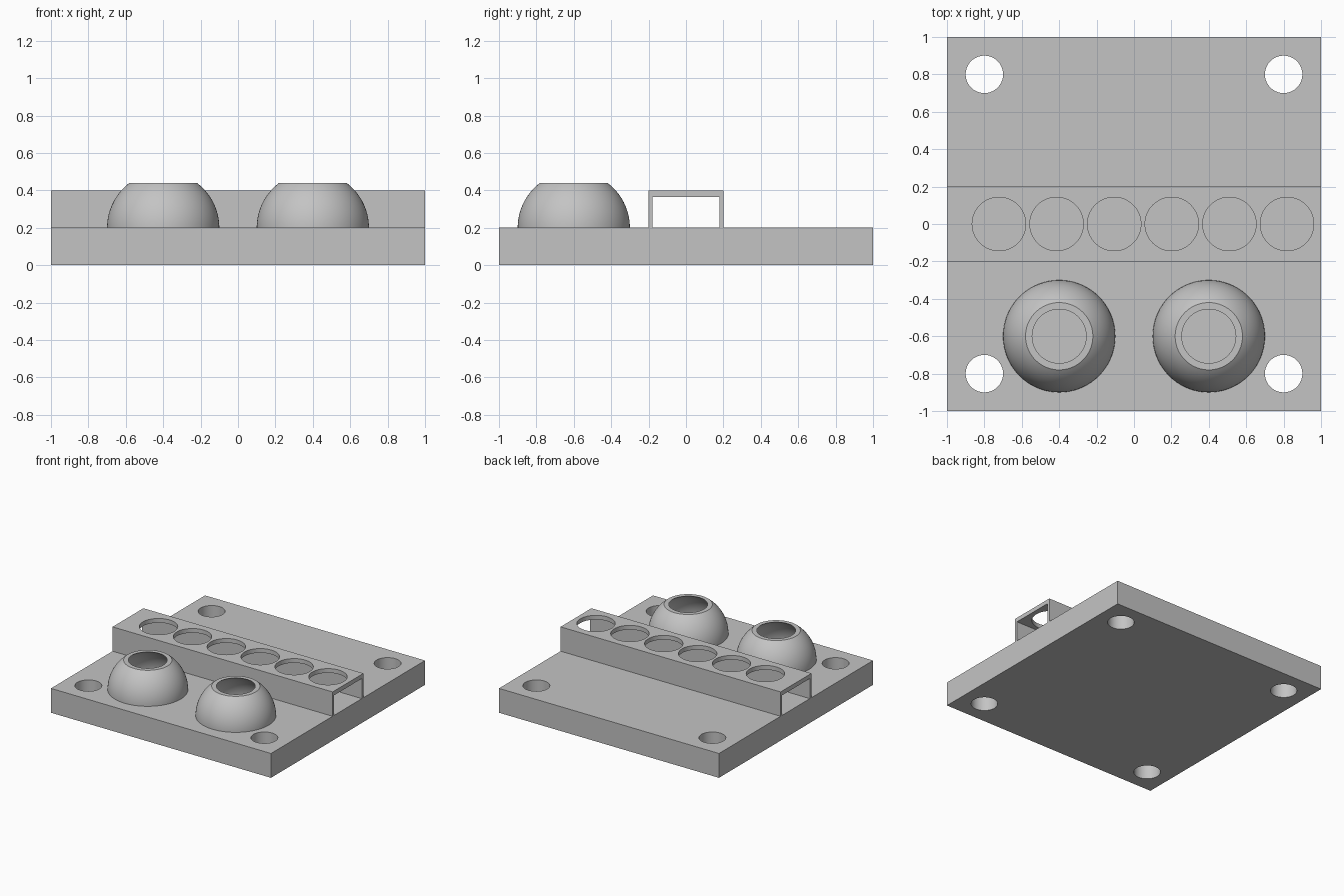
import bpy, bmesh
from math import asin, cos, sin, pi, radians

cube = bpy.data.objects.get("Cube")
if cube:
    bpy.data.objects.remove(cube, do_unlink=True)

grey = bpy.data.materials.new("plain grey")
grey.use_nodes = True
colour = (0.55, 0.55, 0.55, 1)
grey.diffuse_color = colour
grey.node_tree.nodes["Principled BSDF"].inputs["Base Color"].default_value = colour


def finish(name, bm):
    bmesh.ops.recalc_face_normals(bm, faces=bm.faces)
    mesh = bpy.data.meshes.new(name)
    bm.to_mesh(mesh)
    bm.free()
    mesh.materials.append(grey)
    obj = bpy.data.objects.new(name, mesh)
    bpy.context.collection.objects.link(obj)
    return obj


def select_only(obj):
    bpy.ops.object.select_all(action="DESELECT")
    obj.select_set(True)
    bpy.context.view_layer.objects.active = obj


def smooth(obj):
    select_only(obj)
    bpy.ops.object.shade_smooth_by_angle(angle=radians(30))


def extrude_along_x(name, profile, half):
    bm = bmesh.new()
    face = bm.faces.new([bm.verts.new((-half, y, z)) for y, z in profile])
    moved = bmesh.ops.extrude_face_region(bm, geom=[face], use_keep_orig=True)
    verts = [v for v in moved["geom"] if isinstance(v, bmesh.types.BMVert)]
    bmesh.ops.translate(bm, verts=verts, vec=(2 * half, 0, 0))
    return finish(name, bm)


def drill(obj, centres, radius, z):
    """Cut round vertical holes, then discard the cutter."""
    bm = bmesh.new()
    for x, y in centres:
        new = bmesh.ops.create_cone(bm, cap_ends=True, segments=64,
                                    radius1=radius, radius2=radius, depth=0.3)
        bmesh.ops.translate(bm, verts=new["verts"], vec=(x, y, z))
    cutter = finish("hole_cutter", bm)
    cutter.hide_render = True
    mod = obj.modifiers.new("holes", "BOOLEAN")
    mod.operation = "DIFFERENCE"
    mod.solver = "EXACT"
    mod.object = cutter
    select_only(obj)
    bpy.ops.object.modifier_apply(modifier=mod.name)
    bpy.data.objects.remove(cutter, do_unlink=True)
    smooth(obj)


def dome(name, x, y, base=0.2, height=0.24, outer=0.3, inner=0.28, steps=20):
    """Hollow hemisphere with its top sliced off."""
    def arc(radius):
        top = asin(height / radius)
        return [(radius * cos(top * i / steps), radius * sin(top * i / steps))
                for i in range(steps + 1)]
    profile = arc(outer) + arc(inner)[::-1]
    bm = bmesh.new()
    verts = [bm.verts.new((x + r, y, base + z)) for r, z in profile]
    edges = [bm.edges.new(pair) for pair in zip(verts, verts[1:] + verts[:1])]
    bmesh.ops.spin(bm, geom=verts + edges, cent=(x, y, 0), axis=(0, 0, 1),
                   angle=2 * pi, steps=72, use_merge=True)
    bmesh.ops.remove_doubles(bm, verts=bm.verts, dist=1e-5)
    smooth(finish(name, bm))


# Base plate with four corner holes
plate = extrude_along_x("base_plate", [(-1, 0), (1, 0), (1, 0.2), (-1, 0.2)], 1)
drill(plate, [(sx * 0.8, sy * 0.8) for sx in (-1, 1) for sy in (-1, 1)], 0.1, 0.1)

# Open-ended channel with a row of holes in its roof
channel = extrude_along_x("channel", [
    (-0.2, 0.2), (-0.2, 0.4), (0.2, 0.4), (0.2, 0.2),
    (0.18, 0.2), (0.18, 0.365), (-0.18, 0.365), (-0.18, 0.2)], 1)
drill(channel, [(-0.722 + 0.308 * i, 0) for i in range(6)], 0.143, 0.4)

# Pair of hollow domes at the front
dome("right_dome", -0.4, -0.6)
dome("left_dome", 0.4, -0.6)
